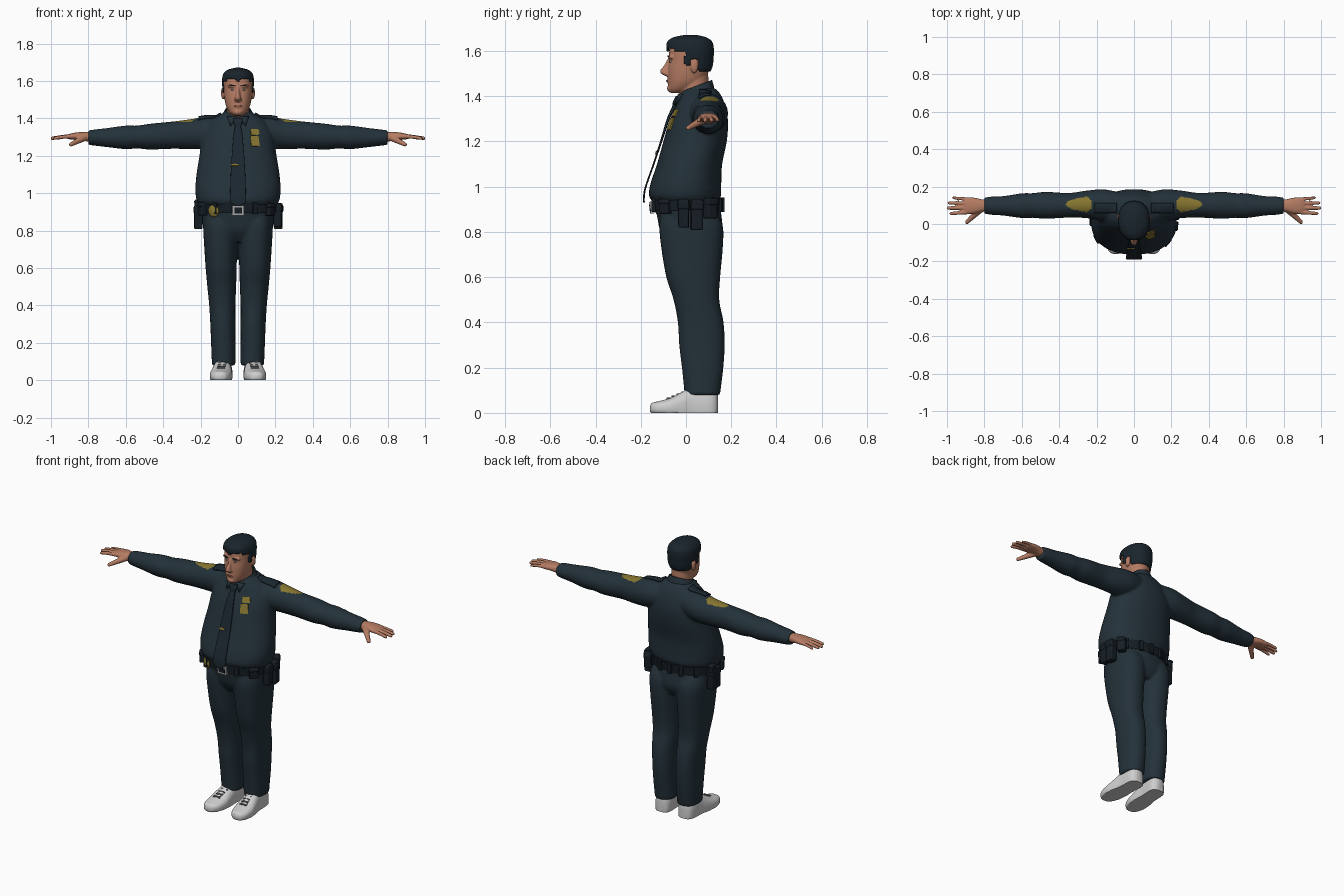
import bpy, bmesh, math
from mathutils import Matrix, Vector

if "Cube" in bpy.data.objects:
    bpy.data.objects.remove(bpy.data.objects["Cube"])


def colour(name, r, g, b):
    m = bpy.data.materials.new(name)
    m.diffuse_color = (r, g, b, 1)
    m.use_nodes = True
    m.node_tree.nodes["Principled BSDF"].inputs["Base Color"].default_value = m.diffuse_color
    return m


NAVY = colour("navy_cloth", 0.017, 0.031, 0.042)
DARK = colour("dark_navy", 0.011, 0.02, 0.029)
BLACK = colour("belt_black", 0.008, 0.013, 0.018)
HAIR = colour("hair", 0.01, 0.018, 0.025)
SKIN = colour("skin", 0.46, 0.2, 0.125)
LIP = colour("lip", 0.32, 0.11, 0.075)
GOLD = colour("gold", 0.24, 0.18, 0.03)
SILVER = colour("silver", 0.42, 0.42, 0.42)
WHITE = colour("shoe_white", 0.62, 0.62, 0.62)
GREY = colour("lace_grey", 0.16, 0.16, 0.16)


def resample(rings, k=6):
    """Smooth the ring list with a Catmull-Rom spline."""
    out, last = [], len(rings) - 1
    for i in range(last):
        a, b, c, d = (rings[min(max(j, 0), last)] for j in (i - 1, i, i + 1, i + 2))
        for s in range(k):
            t = s / k
            out.append([0.5 * (2 * q + (r - p) * t + (2 * p - 5 * q + 4 * r - u) * t * t
                               + (3 * q - p - 3 * r + u) * t ** 3) for p, q, r, u in zip(a, b, c, d)])
    return out + [list(rings[-1])]


def loft(bm, rings, axis="z", n=40, p=2.0, flip=1):
    """Rings are (position, centre1, centre2, radius1, radius2)."""
    loops = []
    for pos, c1, c2, r1, r2 in resample(rings):
        loop = []
        for i in range(n):
            a = math.tau * i / n
            co, si = math.cos(a), math.sin(a)
            u = c1 + r1 * math.copysign(abs(co) ** (2 / p), co)
            v = c2 + r2 * math.copysign(abs(si) ** (2 / p), si)
            x, y, z = {"z": (u, v, pos), "x": (pos, u, v), "y": (u, pos, v)}[axis]
            loop.append(bm.verts.new((x * flip, y, z)))
        loops.append(loop)
    for A, B in zip(loops, loops[1:]):
        for i in range(n):
            bm.faces.new((A[i], A[(i + 1) % n], B[(i + 1) % n], B[i]))
    bm.faces.new(loops[0])
    bm.faces.new(loops[-1])


def body(rings):
    """(z, centre x, half width, front y, back y) -> loft rings."""
    return [(z, cx, (f + b) / 2, hw, (b - f) / 2) for z, cx, hw, f, b in rings]


def ball(bm, loc, size, M=Matrix()):
    bmesh.ops.create_uvsphere(bm, u_segments=20, v_segments=12, radius=1,
                              matrix=M @ Matrix.Translation(loc) @ Matrix.Diagonal((*size, 1)))


def box(bm, loc, size, M=Matrix()):
    bmesh.ops.create_cube(bm, size=1, matrix=M @ Matrix.Translation(loc) @ Matrix.Diagonal((*size, 1)))


def finish(name, bm, mat, voxel=0, bevel=0, solid=0):
    bmesh.ops.recalc_face_normals(bm, faces=bm.faces)
    me = bpy.data.meshes.new(name)
    bm.to_mesh(me)
    bm.free()
    o = bpy.data.objects.new(name, me)
    bpy.context.collection.objects.link(o)
    if voxel:
        m = o.modifiers.new("fuse", "REMESH")
        m.mode, m.voxel_size = "VOXEL", voxel
        m = o.modifiers.new("soften", "SMOOTH")
        m.factor, m.iterations = 0.5, 5
        dg = bpy.context.evaluated_depsgraph_get()
        me = bpy.data.meshes.new_from_object(o.evaluated_get(dg))
        o.modifiers.clear()
        o.data = me
    if bevel:
        m = o.modifiers.new("bevel", "BEVEL")
        m.width, m.segments = bevel, 3
    if solid:
        o.modifiers.new("thickness", "SOLIDIFY").thickness = solid
    o.data.materials.clear()
    o.data.materials.append(mat)
    bpy.ops.object.select_all(action="DESELECT")
    o.select_set(True)
    bpy.context.view_layer.objects.active = o
    bpy.ops.object.shade_smooth_by_angle(angle=math.radians(45))
    bpy.context.view_layer.update()
    return o


def plate(name, target, x, z, size, mat, roll=0, rounded=False):
    """Lay a thin plate on the front of a target object."""
    _, loc, nor, _ = target.ray_cast((x, -1, z), (0, 1, 0))
    M = Matrix.Translation(loc) @ nor.to_track_quat("Z", "Y").to_matrix().to_4x4() @ Matrix.Rotation(roll, 4, "Z")
    bm = bmesh.new()
    if rounded:
        ball(bm, (0, 0, 0), [s / 2 for s in size], M)
    else:
        box(bm, (0, 0, 0), size, M)
    return finish(name, bm, mat)


SIDES = ((1, "right"), (-1, "left"))

# Shirt: torso and sleeves fused
bm = bmesh.new()
loft(bm, body([(.935, 0, .205, -.15, .145), (.965, 0, .222, -.164, .155), (1.02, 0, .228, -.155, .156),
               (1.1, 0, .222, -.128, .16), (1.2, 0, .206, -.1, .18), (1.28, 0, .195, -.077, .186),
               (1.34, 0, .178, -.052, .178), (1.39, 0, .14, -.03, .162), (1.425, 0, .088, -.015, .14),
               (1.44, 0, .06, 0, .115)]), n=56, p=2.2)
for s, side in SIDES:
    loft(bm, [(.06, .095, 1.335, .07, .07), (.16, .1, 1.325, .085, .085), (.25, .105, 1.316, .074, .08),
              (.35, .1, 1.31, .066, .073), (.47, .1, 1.302, .072, .069), (.54, .099, 1.3, .066, .061),
              (.6, .098, 1.298, .066, .063), (.7, .097, 1.297, .052, .051), (.76, .098, 1.297, .049, .044),
              (.8, .098, 1.297, .043, .039)], "x", flip=s)
shirt = finish("shirt", bm, NAVY, voxel=.007)
# Sleeve patches coloured by position
shirt.data.materials.append(GOLD)
for f in shirt.data.polygons:
    t = (abs(f.center.x) - .23) / .135
    if 0 < t < 1 and f.normal.z > .3 and abs(f.center.y - .105) < .046 * min(1, .5 + 3 * t) * (1 - t) ** .45:
        f.material_index = 1

# Trousers
bm = bmesh.new()
loft(bm, body([(.74, 0, .14, -.07, .13), (.8, 0, .182, -.112, .16), (.87, 0, .192, -.128, .157),
               (.94, 0, .2, -.142, .145)]), n=48, p=2.2)
for s, side in SIDES:
    loft(bm, body([(.078, .077, .062, -.006, .15), (.1, .077, .063, -.008, .153), (.2, .079, .065, -.018, .165),
                   (.3, .081, .067, -.03, .171), (.4, .084, .07, -.036, .166), (.5, .087, .077, -.055, .147),
                   (.6, .09, .083, -.087, .151), (.72, .092, .089, -.108, .162), (.82, .093, .093, -.118, .164),
                   (.88, .09, .09, -.11, .14)]), p=2.3, flip=s)
finish("trousers", bm, NAVY, voxel=.007)

# Shoes with laces
for s, side in SIDES:
    bm = bmesh.new()
    loft(bm, [(-.16, .097, .018, .012, .01), (-.15, .096, .02, .034, .024), (-.12, .094, .02, .052, .032),
              (-.07, .091, .022, .06, .044), (-.02, .087, .025, .056, .066), (.03, .083, .03, .05, .085),
              (.1, .08, .03, .05, .085), (.13, .079, .03, .04, .075), (.142, .079, .03, .02, .05)],
         "y", p=2.5, flip=s)
    for v in bm.verts:
        v.co.z = max(v.co.z, 0)
    finish(side + "_shoe", bm, WHITE)
    bm = bmesh.new()
    for i in range(4):
        M = Matrix.Translation((s * (.091 - .003 * i), -.075 + .022 * i, .065 + .0085 * i))
        for r in (-.35, .35):
            box(bm, (0, 0, 0), (.045, .006, .006), M @ Matrix.Rotation(r, 4, "Z"))
    finish(side + "_laces", bm, GREY)

# Belt, buckle and round belt badge
bm = bmesh.new()
loft(bm, [(.893, 0, .003, .206, .152), (.948, 0, .003, .21, .157)], n=56, p=2.2)
belt = finish("belt", bm, BLACK)
plate("buckle_frame", belt, 0, .908, (.062, .052, .018), SILVER)
plate("buckle_centre", belt, 0, .908, (.04, .03, .022), BLACK)
plate("belt_badge", belt, -.13, .905, (.062, .068, .024), GOLD, rounded=True)

# Belt keepers
bm = bmesh.new()
for deg in (-125, -65, -40, 45, 70, 90, 110, 135):
    a = math.radians(deg)
    M = Matrix.Translation((.212 * math.cos(a), .003 + .158 * math.sin(a), .92)) @ Matrix.Rotation(a, 4, "Z")
    box(bm, (0, 0, 0), (.02, .026, .064), M)
finish("belt_keepers", bm, BLACK, bevel=.004)

# Pouches and holster
for name, x, y, z, size, turn in (
        ("front_pouch", .172, -.092, .912, (.034, .05, .066), -.7), ("tall_pouch", .212, -.01, .882, (.042, .046, .125), -.1),
        ("long_pouch", .215, .048, .877, (.044, .052, .138), .1), ("rear_pouch", .185, .108, .905, (.044, .05, .09), .6),
        ("holster", -.212, .03, .872, (.044, .08, .13), 0), ("holster_grip", -.218, .055, .94, (.028, .045, .05), 0),
        ("side_pouch", -.19, -.075, .915, (.034, .05, .07), .5)):
    bm = bmesh.new()
    box(bm, (0, 0, 0), size, Matrix.Translation((x, y, z)) @ Matrix.Rotation(turn, 4, "Z"))
    box(bm, (0, 0, size[2] * .3), (size[0] + .006, size[1] + .004, size[2] * .3),
        Matrix.Translation((x, y, z)) @ Matrix.Rotation(turn, 4, "Z"))
    finish(name, bm, BLACK, bevel=.007)

# Hands: palm, thumb and fingers fused
for s, side in SIDES:
    bm = bmesh.new()
    loft(bm, [(.77, .098, 1.3, .03, .026), (.81, .098, 1.302, .033, .025), (.85, .098, 1.305, .042, .021),
              (.89, .098, 1.303, .045, .017), (.91, .1, 1.302, .04, .012)], "x", p=2.3, flip=s)
    for y0, y1, x1, r in ((.063, .056, .978, .0115), (.087, .085, .993, .012), (.11, .113, .988, .0115), (.133, .14, .965, .01)):
        for i in range(16):
            t = i / 15
            ball(bm, (s * (.89 + (x1 - .89) * t), y0 + (y1 - y0) * t, 1.303 - .01 * t * t), [r * (1 - .2 * t)] * 3)
    for i in range(14):
        t = i / 13
        ball(bm, (s * (.825 + .068 * t), .075 - .065 * t, 1.295 - .035 * t), [.019 - .008 * t] * 3)
    finish(side + "_hand", bm, SKIN, voxel=.004)

# Head: skull, neck, nose, brow, chin and ears fused
bm = bmesh.new()
loft(bm, body([(1.414, 0, .022, -.068, -.02), (1.43, 0, .044, -.077, .03), (1.46, 0, .062, -.079, .07),
               (1.49, 0, .07, -.08, .092), (1.52, 0, .074, -.079, .103), (1.56, 0, .077, -.074, .11),
               (1.6, 0, .077, -.074, .11), (1.63, 0, .07, -.062, .1), (1.65, 0, .045, -.035, .075),
               (1.657, 0, .012, 0, .04)]), p=2.25)
loft(bm, body([(1.36, 0, .066, -.02, .11), (1.42, 0, .06, -.028, .102), (1.5, 0, .058, -.02, .098)]))
loft(bm, [(1.57, 0, -.068, .008, .011), (1.54, 0, -.078, .01, .017), (1.513, 0, -.092, .014, .023),
          (1.5, 0, -.09, .019, .02), (1.488, 0, -.078, .014, .012)], n=20)
ball(bm, (0, -.064, 1.434), (.027, .021, .018))
ball(bm, (0, -.07, 1.467), (.027, .015, .017))
for s, side in SIDES:
    ball(bm, (s * .03, -.062, 1.573), (.027, .018, .01))
    ball(bm, (s * .08, .037, 1.535), (.011, .018, .033), Matrix())
head = finish("head", bm, SKIN, voxel=.0045)

# Face details
plate("mouth", head, 0, 1.467, (.042, .009, .007), LIP, rounded=True)
for s, side in SIDES:
    plate(side + "_eyebrow", head, s * .032, 1.576, (.036, .008, .009), HAIR, roll=s * .12, rounded=True)
    plate(side + "_eye", head, s * .03, 1.553, (.021, .009, .007), WHITE, rounded=True)
    plate(side + "_iris", head, s * .03, 1.553, (.009, .009, .01), HAIR, rounded=True)

# Hair: shell trimmed along the hairline
bm = bmesh.new()
loft(bm, body([(1.495, 0, .068, -.08, .1), (1.53, 0, .08, -.08, .117), (1.57, 0, .084, -.081, .122),
               (1.61, 0, .085, -.086, .123), (1.64, 0, .077, -.083, .116), (1.66, 0, .053, -.056, .09),
               (1.671, 0, .012, -.005, .045)]), n=72, p=2.2)


def hairline(c):
    if c.y < -.005:
        return 1.612 - .016 * math.exp(-(c.x / .018) ** 2) - (.015 if c.y > -.05 else 0)
    return 1.535 if c.y < .018 else 1.563 if c.y < .056 else 1.507


drop = [f for f in bm.faces if f.calc_center_median().z < hairline(f.calc_center_median())]
bmesh.ops.delete(bm, geom=drop, context="FACES")
finish("hair", bm, HAIR, solid=.012)

# Collar, sloping down to the front
bm = bmesh.new()
loft(bm, [(1.395, 0, .045, .094, .082), (1.425, 0, .045, .08, .076), (1.447, 0, .045, .069, .07)], n=48)
for v in bm.verts:
    v.co.z += (v.co.y - .05) * .38
bmesh.ops.delete(bm, geom=[f for f in bm.faces if len(f.verts) > 4], context="FACES")
finish("collar", bm, NAVY, solid=.008)
for s, side in SIDES:
    bm = bmesh.new()
    tri = [bm.verts.new(p) for p in ((s * .006, -.036, 1.408), (s * .06, -.022, 1.412), (s * .042, -.052, 1.362))]
    bm.faces.new(tri)
    finish(side + "_collar_point", bm, NAVY, solid=.01)

# Tie hanging free of the belly, with clip
bm = bmesh.new()
loft(bm, [(.93, 0, -.186, .012, .004), (.955, 0, -.186, .041, .004), (1.0, 0, -.178, .042, .004), (1.1, 0, -.143, .039, .004),
          (1.2, 0, -.11, .033, .005), (1.3, 0, -.078, .025, .007), (1.355, 0, -.052, .017, .009),
          (1.375, 0, -.046, .023, .012), (1.4, 0, -.034, .026, .012)], n=24, p=4)
tie = finish("tie", bm, DARK)
plate("tie_clip", tie, -.018, 1.15, (.04, .01, .009), GOLD)
plate("tie_clip_emblem", tie, -.018, 1.15, (.016, .02, .009), GOLD, rounded=True)

# Chest badge and bar above it
plate("chest_badge", shirt, .09, 1.277, (.046, .056, .009), GOLD, roll=.05)
plate("chest_bar", shirt, .09, 1.325, (.046, .034, .009), GOLD, roll=.05)

# Shoulder straps, bent to the shoulder by projection
for s, side in SIDES:
    bm = bmesh.new()
    bmesh.ops.create_grid(bm, x_segments=12, y_segments=4, size=.5,
                          matrix=Matrix.Translation((s * .15, .085, 2)) @ Matrix.Diagonal((.12, .05, 1, 1)))
    for v in bm.verts:
        hit, loc, nor, _ = shirt.ray_cast(v.co, Vector((0, 0, -1)))
        v.co = loc + nor * .009
    finish(side + "_shoulder_strap", bm, DARK, solid=.009)
